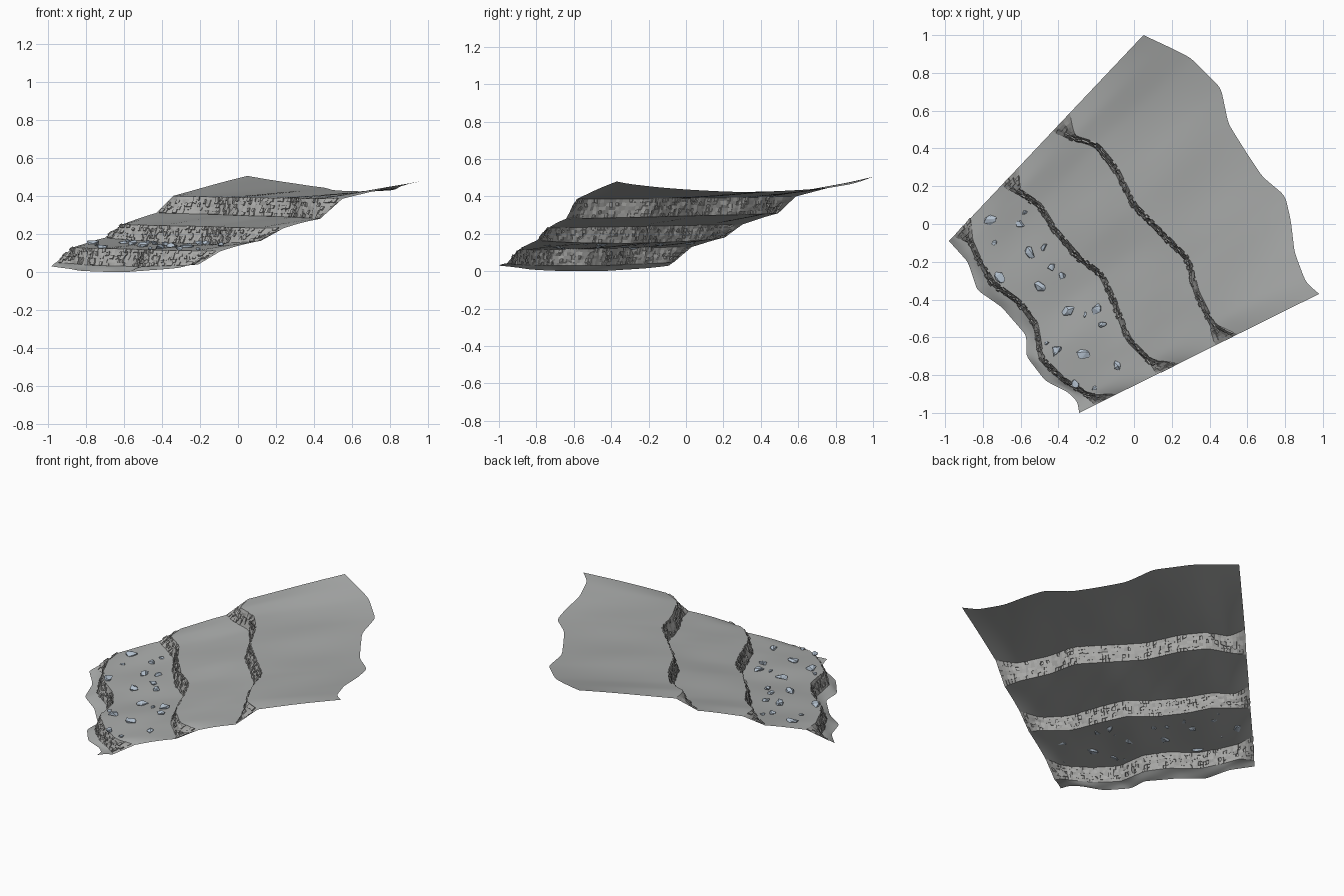
import bpy, bmesh, math, random
from mathutils import Vector
from mathutils.bvhtree import BVHTree

random.seed(7)
if "Cube" in bpy.data.objects:
    bpy.data.objects.remove(bpy.data.objects["Cube"], do_unlink=True)

COLUMNS = 80


def material(name, color):
    mat = bpy.data.materials.new(name)
    mat.use_nodes = True
    mat.diffuse_color = (*color, 1)
    mat.node_tree.nodes["Principled BSDF"].inputs["Base Color"].default_value = (*color, 1)
    return mat


def add_object(name, bm, mat, smooth_angle=None):
    mesh = bpy.data.meshes.new(name)
    bm.to_mesh(mesh)
    obj = bpy.data.objects.new(name, mesh)
    bpy.context.collection.objects.link(obj)
    mesh.materials.append(mat)
    if smooth_angle:
        bpy.ops.object.select_all(action="DESELECT")
        obj.select_set(True)
        bpy.context.view_layer.objects.active = obj
        bpy.ops.object.shade_smooth_by_angle(angle=math.radians(smooth_angle))
    return obj


def resample(points):
    """Even spacing along a plan contour, with softened corners."""
    pts = [Vector(p) for p in points]
    dist = [0]
    for a, b in zip(pts, pts[1:]):
        dist.append(dist[-1] + (b - a).length)
    out, k = [], 0
    for i in range(COLUMNS + 1):
        d = dist[-1] * i / COLUMNS
        while k < len(pts) - 2 and dist[k + 1] < d:
            k += 1
        out.append(pts[k].lerp(pts[k + 1], (d - dist[k]) / (dist[k + 1] - dist[k])))
    for _ in range(2):
        out = [out[0]] + [(a + 2 * b + c) / 4 for a, b, c in zip(out, out[1:], out[2:])] + [out[-1]]
    return out


def row(contour, heights, shift=0):
    """Lift a contour to 3D; shift moves it uphill (+) or downhill (-)."""
    left, mid, right = heights
    result = []
    for i, p in enumerate(contour):
        u = i / COLUMNS
        z = left * (1 - u) * (1 - 2 * u) + 4 * mid * u * (1 - u) + right * u * (2 * u - 1)
        uphill = Vector((0.687, 0.727)).lerp(Vector((0.896, 0.444)), u)
        flare = max(0, 1 - min(u, 1 - u) / 0.07)
        q = p + uphill * shift * (0.015 + 0.05 * flare)
        result.append(Vector((q.x, q.y, z)))
    return result


def sheet(low, high, steps, ripple=0, jitter=0):
    """Grid of quads spanning two rows."""
    bm = bmesh.new()
    grid = []
    for j in range(steps + 1):
        v = j / steps
        line = []
        for i, (a, b) in enumerate(zip(low, high)):
            p = a.lerp(b, v)
            p.z += ripple * math.sin(math.pi * v) * math.sin(i / 4 + v)
            if 0 < j < steps and 0 < i < COLUMNS:
                p += Vector([random.uniform(-jitter, jitter) for _ in range(3)])
            line.append(bm.verts.new(p))
        grid.append(line)
    for a, b in zip(grid, grid[1:]):
        for i in range(COLUMNS):
            bm.faces.new((a[i], a[i + 1], b[i + 1], b[i]))
    return bm


# Colours
ground = material("grey ground", (0.39, 0.40, 0.395))
cliff_rock = material("grey cliff", (0.40, 0.40, 0.39))
stone = material("pale blue stone", (0.46, 0.54, 0.63))

# Plan contours, from the left edge to the right edge
front_rim = [(-.98, -.09), (-.88, -.2), (-.83, -.35), (-.7, -.44), (-.57, -.59),
             (-.57, -.7), (-.47, -.83), (-.35, -.89), (-.3, -.94), (-.29, -1)]
lower_cliff = [(-.91, -.016), (-.87, -.08), (-.83, -.17), (-.75, -.31), (-.6, -.42), (-.52, -.53),
               (-.49, -.71), (-.38, -.82), (-.25, -.9), (-.15, -.93)]
middle_cliff = [(-.655, .254), (-.62, .18), (-.5, .1), (-.42, -.03), (-.3, -.17), (-.17, -.27),
                (-.1, -.42), (-.03, -.61), (.08, -.72), (.18, -.767)]
upper_cliff = [(-.385, .54), (-.33, .46), (-.2, .42), (-.1, .3), (0, .1), (.12, -.02),
               (.29, -.19), (.33, -.36), (.42, -.54), (.49, -.613)]
back_rim = [(.05, 1), (.2, .93), (.3, .88), (.46, .72), (.5, .53), (.6, .37), (.68, .25),
            (.8, .15), (.83, .02), (.85, -.15), (.91, -.31), (.98, -.37)]

# Cliffs with their foot and lip heights at left, middle and right
cliffs = [("lower", lower_cliff, (.05, .03, .04), (.13, .12, .11)),
          ("middle", middle_cliff, (.18, .15, .165), (.25, .24, .23)),
          ("upper", upper_cliff, (.31, .295, .28), (.4, .39, .385))]

# Rock faces: jittered cells, some pushed out as blocks
previous = row(resample(front_rim), (.03, 0, .03))
terraces = []
for name, outline, foot_z, lip_z in cliffs:
    contour = resample(outline)
    foot, lip = row(contour, foot_z, -1), row(contour, lip_z, 1)
    bm = sheet(foot, lip, 5, jitter=0.004)
    bm.normal_update()
    blocks = random.sample(list(bm.faces), len(bm.faces) // 3)
    for face in bmesh.ops.extrude_discrete_faces(bm, faces=blocks)["faces"]:
        push = face.normal * random.uniform(0.002, 0.009)
        bmesh.ops.translate(bm, verts=face.verts, vec=push)
    add_object(name + "_cliff", bm, cliff_rock)
    bm.free()
    terraces.append((name + "_terrace", previous, foot))
    previous = lip
terraces.append(("top_slope", previous, row(resample(back_rim), (.505, .425, .48))))

# Smooth ground between the cliffs
trees = {}
for name, low, high in terraces:
    bm = sheet(low, high, 8, ripple=0.004)
    add_object(name, bm, ground, 40)
    trees[name] = BVHTree.FromBMesh(bm)
    bm.free()

# Loose stones half sunk in the terrace above the lower cliff
large = [(-.76, .02), (-.55, -.15), (-.5, -.33), (-.71, -.28), (-.35, -.46), (-.2, -.45),
         (-.41, -.67), (-.27, -.69)]
medium = [(-.6, 0), (-.47, -.12), (-.44, -.23), (-.38, -.27), (-.17, -.53), (-.09, -.75), (-.31, -.85)]
small = [(-.58, .06), (-.74, -.1), (-.26, -.48), (-.46, -.63), (-.21, -.87)]
for size, label, spots in ((.038, "large", large), (.028, "medium", medium), (.017, "small", small)):
    for n, (x, y) in enumerate(spots):
        hit = trees["middle_terrace"].ray_cast(Vector((x, y, 1)), Vector((0, 0, -1)))[0]
        z = hit.z if hit else 0.12
        turn = random.uniform(0, math.pi)
        bm = bmesh.new()
        for _ in range(14):
            d = Vector([random.gauss(0, 1) for _ in range(3)]).normalized() * size
            dx, dy = d.x, d.y * 0.7
            bm.verts.new((x + dx * math.cos(turn) - dy * math.sin(turn),
                          y + dx * math.sin(turn) + dy * math.cos(turn), z + 0.006 + d.z * 0.5))
        hull = bmesh.ops.convex_hull(bm, input=bm.verts)
        spare = [v for v in hull["geom_interior"] if isinstance(v, bmesh.types.BMVert)]
        bmesh.ops.delete(bm, geom=spare, context="VERTS")
        bmesh.ops.recalc_face_normals(bm, faces=bm.faces)
        add_object(f"{label}_stone_{n + 1}", bm, stone)
        bm.free()
